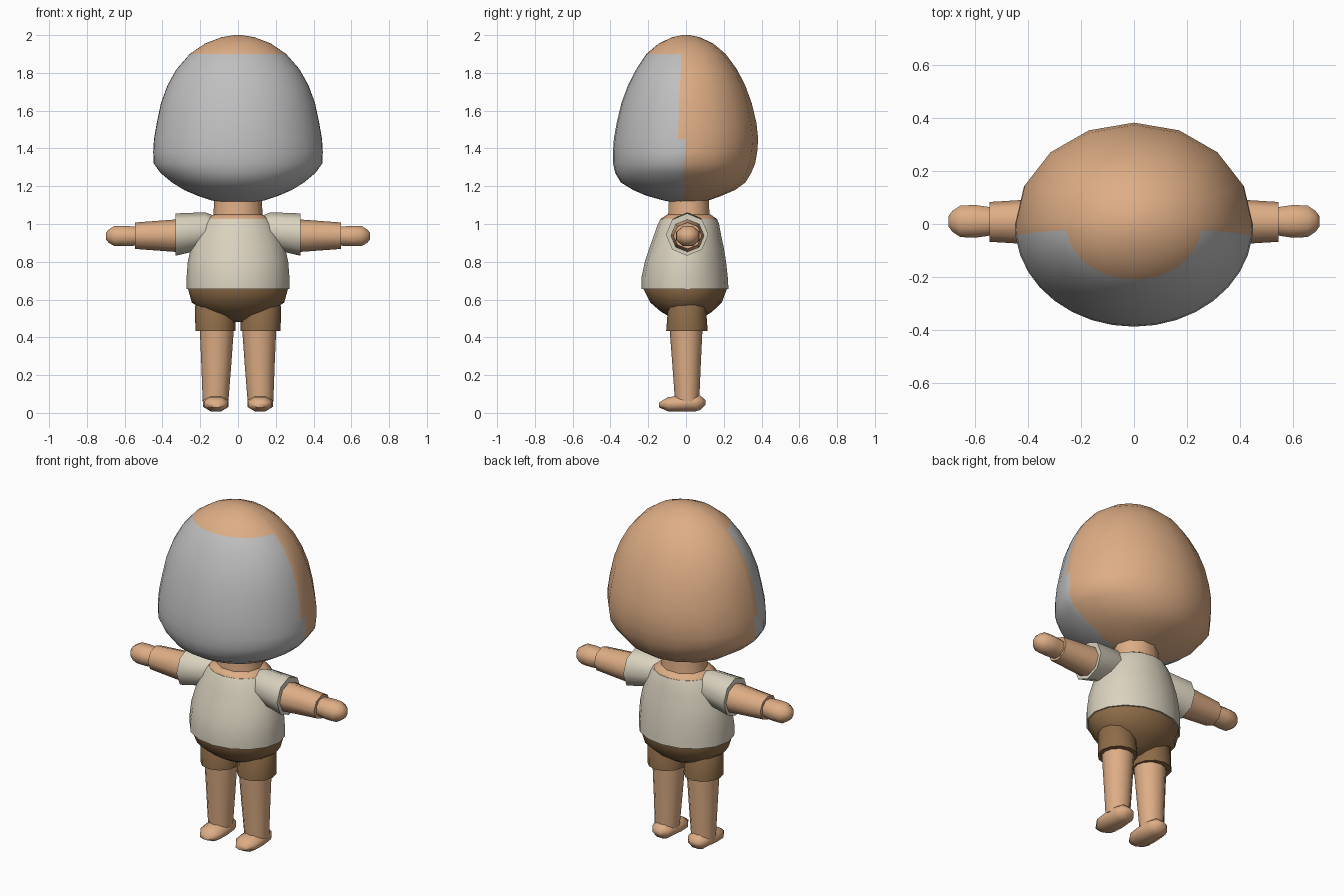
import bpy, bmesh, math


def material(name, rgb):
    m = bpy.data.materials.new(name)
    m.diffuse_color = (*rgb, 1)
    return m


SKIN = material("skin", (0.73, 0.42, 0.235))
GREY = material("grey_face", (0.52, 0.52, 0.52))
SHIRT = material("cream_cloth", (0.70, 0.645, 0.52))
BROWN = material("brown_cloth", (0.27, 0.15, 0.065))


def even_angles(n, offset=0.0):
    return [math.tau * (i + offset) / n for i in range(n)]


def loft(name, mats, rings, angles, axis="z", mirror=False, rule=None, crease=50):
    """Skin elliptical rings (position, centre a, centre b, radius a, radius b)."""
    bm = bmesh.new()
    n, loops = len(angles), []
    for t, ca, cb, ra, rb in rings:
        loop = []
        for w in angles:
            a, b = ca + ra * math.cos(w), cb + rb * math.sin(w)
            co = {"z": (a, b, t), "x": (t, a, b), "y": (a, t, b)}[axis]
            loop.append(bm.verts.new(co))
        loops.append(loop)
    for lo, hi in zip(loops, loops[1:]):
        for i in range(n):
            j = (i + 1) % n
            bm.faces.new((lo[i], lo[j], hi[j], hi[i]))
    bm.faces.new(loops[0])
    bm.faces.new(loops[-1])
    bmesh.ops.recalc_face_normals(bm, faces=bm.faces)
    for f in bm.faces:
        f.smooth = True
        if rule:
            f.material_index = rule(f.calc_center_median())
    for e in bm.edges:
        e.smooth = e.calc_face_angle(0) < math.radians(crease)
    me = bpy.data.meshes.new(name)
    bm.to_mesh(me)
    bm.free()
    for m in mats:
        me.materials.append(m)
    ob = bpy.data.objects.new(name, me)
    bpy.context.collection.objects.link(ob)
    if mirror:
        ob.modifiers.new("mirror", "MIRROR")
    return ob


# Head: fine front half for the face mask, coarser back half
seam = math.radians(6.5)
front = [math.pi + seam + (math.pi - 2 * seam) * i / 16 for i in range(17)]
back = [math.pi * i / 8 for i in range(9)]
head = [
    (1.11, 0, 0.0, 0.06, 0.05), (1.125, 0, 0.0, 0.14, 0.12),
    (1.15, 0, -0.01, 0.215, 0.20), (1.18, 0, -0.01, 0.285, 0.27),
    (1.22, 0, -0.015, 0.35, 0.33), (1.27, 0, -0.015, 0.41, 0.36),
    (1.32, 0, -0.01, 0.446, 0.376), (1.38, 0, -0.005, 0.449, 0.382),
    (1.45, 0, 0.0, 0.445, 0.382), (1.535, 0, 0.003, 0.43, 0.37),
    (1.64, 0, 0.003, 0.408, 0.345), (1.735, 0, 0.003, 0.373, 0.31),
    (1.82, 0, 0.003, 0.325, 0.266), (1.90, 0, 0.0, 0.255, 0.21),
    (1.955, 0, 0.0, 0.175, 0.145), (1.988, 0, 0.0, 0.09, 0.075),
    (2.0, 0, 0.0, 0.02, 0.02)]


def face_mask(c):
    # grey ahead of the side seam and below the crown
    return 1 if c.y < -0.022 and c.z < 1.90 else 0


loft("head", [SKIN, GREY], head, back + front, rule=face_mask)

# Neck and bare collar
loft("neck", [SKIN], [(1.0, 0, 0.015, 0.14, 0.12), (1.05, 0, 0.015, 0.13, 0.115),
                      (1.15, 0, 0.015, 0.125, 0.11)], even_angles(10))
loft("collar", [SKIN], [(0.99, 0, 0.015, 0.185, 0.155), (1.028, 0, 0.015, 0.173, 0.147),
                        (1.05, 0, 0.015, 0.13, 0.115)], even_angles(16))

# Shirt body
shirt = [(0.655, 0, -0.005, 0.272, 0.23), (0.72, 0, -0.007, 0.272, 0.228),
         (0.80, 0, -0.003, 0.266, 0.215), (0.87, 0, 0.003, 0.25, 0.198),
         (0.94, 0, 0.008, 0.225, 0.178), (1.0, 0, 0.013, 0.195, 0.162),
         (1.026, 0, 0.015, 0.175, 0.15)]
loft("shirt", [SHIRT], shirt, even_angles(16))

# Shorts
seat = [(0.48, 0, 0.005, 0.04, 0.04), (0.505, 0, 0.005, 0.11, 0.085),
        (0.535, 0, 0.003, 0.175, 0.135), (0.585, 0, 0, 0.245, 0.19),
        (0.655, 0, -0.004, 0.264, 0.22), (0.68, 0, -0.004, 0.262, 0.218)]
loft("shorts_seat", [BROWN], seat, even_angles(16))
loft("shorts_legs", [BROWN], [(0.433, 0.119, 0.005, 0.107, 0.11),
                              (0.565, 0.122, 0.005, 0.105, 0.10),
                              (0.60, 0.122, 0.005, 0.085, 0.08)],
     even_angles(12), mirror=True)

# Legs
loft("legs", [SKIN], [(0.06, 0.119, 0.006, 0.068, 0.064),
                      (0.25, 0.115, 0.003, 0.079, 0.075),
                      (0.46, 0.112, 0, 0.091, 0.088)], even_angles(12), mirror=True)

# Feet, lofted from toe to heel
foot = [(-0.142, 0.117, 0.042, 0.035, 0.014), (-0.095, 0.117, 0.046, 0.068, 0.041),
        (-0.03, 0.117, 0.049, 0.073, 0.044), (0.05, 0.117, 0.053, 0.066, 0.049),
        (0.075, 0.117, 0.054, 0.056, 0.042), (0.102, 0.117, 0.055, 0.028, 0.014)]
loft("feet", [SKIN], foot, even_angles(8, 0.5), axis="y", mirror=True, crease=60)

# Sleeves, arms and hands
loft("sleeves", [SHIRT], [(0.14, 0.008, 0.965, 0.085, 0.085), (0.175, 0.008, 0.965, 0.095, 0.097),
                          (0.33, 0.006, 0.944, 0.112, 0.112)],
     even_angles(8), axis="x", mirror=True)
loft("arms", [SKIN], [(0.30, 0.008, 0.938, 0.09, 0.088), (0.545, 0.008, 0.938, 0.075, 0.07)],
     even_angles(8), axis="x", mirror=True)
hand = [(0.53, 0.01, 0.936, 0.056, 0.054), (0.60, 0.01, 0.936, 0.067, 0.058),
        (0.655, 0.01, 0.936, 0.064, 0.057), (0.685, 0.01, 0.936, 0.042, 0.038),
        (0.70, 0.01, 0.936, 0.02, 0.018)]
loft("hands", [SKIN], hand, even_angles(8, 0.5), axis="x", mirror=True, crease=60)
